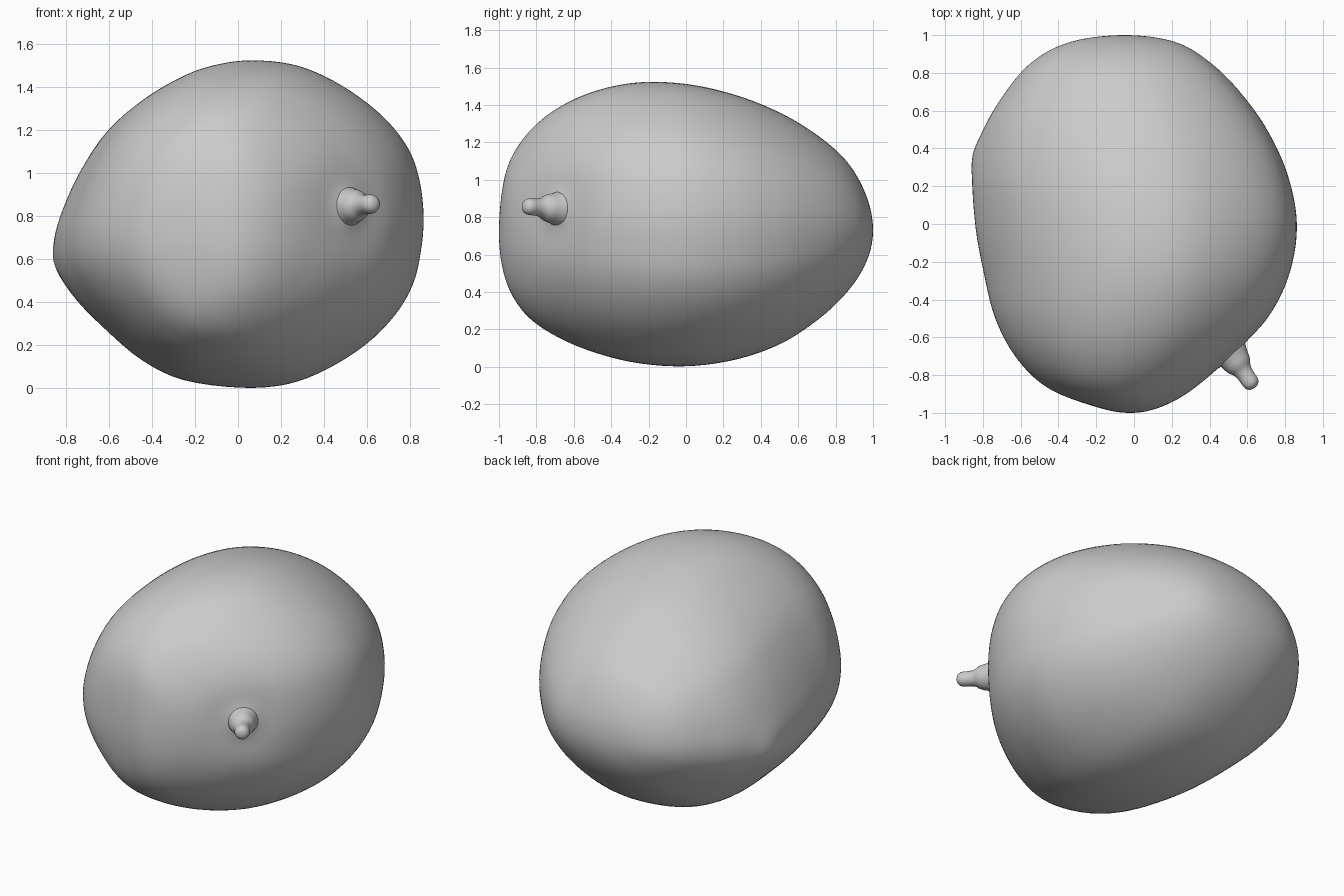
import bpy, bmesh, math
from mathutils import Vector

if "Cube" in bpy.data.objects:
    bpy.data.objects.remove(bpy.data.objects["Cube"])

# Body limits at 13 stations y = -cos(t), t every 15 degrees: xmin, xmax, zmin, zmax
LIMITS = [(-.02, -.02, .72, .72), (-.21, .15, .47, 1.03), (-.46, .33, .29, 1.225),
          (-.625, .53, .17, 1.37), (-.735, .71, .08, 1.47), (-.795, .825, .02, 1.52),
          (-.84, .863, .003, 1.512), (-.85, .815, .037, 1.455), (-.795, .705, .12, 1.36),
          (-.675, .555, .253, 1.235), (-.53, .39, .405, 1.09), (-.33, .21, .565, .91),
          (-.05, -.05, .73, .73)]
# Front outline (x, z), counterclockwise from the right side
OUTLINE = [(.86, .80), (.842, .967), (.795, 1.107), (.70, 1.237), (.564, 1.353), (.40, 1.45),
           (.24, 1.507), (.053, 1.525), (-.11, 1.507), (-.27, 1.456), (-.457, 1.35),
           (-.62, 1.21), (-.735, 1.037), (-.82, .85), (-.86, .70), (-.845, .555), (-.76, .415),
           (-.62, .27), (-.457, .13), (-.27, .04), (0, .004), (.216, .02), (.40, .088),
           (.587, .205), (.726, .344), (.81, .488), (.847, .642)]


def spline(a, b, c, d, f):
    return b + .5 * f * (c - a + f * (2 * a - 5 * b + 4 * c - d + f * (3 * (b - c) + d - a)))


def limits_at(t):
    i = min(int(t), 11)
    f = t - i
    out = []
    for k in range(4):
        # past the poles each side continues into the opposite one
        g = lambda j: LIMITS[-j][k ^ 1] if j < 0 else LIMITS[24 - j][k ^ 1] if j > 12 else LIMITS[j][k]
        out.append(spline(g(i - 1), g(i), g(i + 1), g(i + 2), f))
    return out


unit = [Vector((x / .861, (z - .764) / .761)) for x, z in OUTLINE]
N = len(unit)
SUB = 4
section = [spline(unit[i - 1], unit[i], unit[(i + 1) % N], unit[(i + 2) % N], s / SUB)
           for i in range(N) for s in range(SUB)]

STEM_BASE = Vector((.515, -.69, .845))
STEM_AXIS = Vector((.55, -.80, .06)).normalized()


def detail(p):
    # blossom-end nub and a shallow hollow with a raised collar at the stem
    d = (p - Vector((-.84, .36, .59))).length
    p = p + Vector((-.022, .004, 0)) * math.exp(-(d / .12) ** 2)
    d = (p - STEM_BASE).length
    return p + STEM_AXIS * (.035 * math.exp(-(d / .085) ** 2) - .025 * math.exp(-(d / .2) ** 2))


def lathe_mesh(name, rings, start, end):
    bm = bmesh.new()
    rows = [[bm.verts.new(p) for p in ring] for ring in rings]
    n = len(rows[0])
    for a, b in zip(rows, rows[1:]):
        for i in range(n):
            bm.faces.new((a[i], a[(i + 1) % n], b[(i + 1) % n], b[i]))
    for row, pole in ((rows[0], start), (rows[-1], end)):
        v = bm.verts.new(pole)
        for i in range(n):
            bm.faces.new((row[i], row[(i + 1) % n], v))
    bmesh.ops.recalc_face_normals(bm, faces=bm.faces)
    for f in bm.faces:
        f.smooth = True
    me = bpy.data.meshes.new(name)
    bm.to_mesh(me)
    bm.free()
    ob = bpy.data.objects.new(name, me)
    bpy.context.collection.objects.link(ob)
    return ob


# Fruit body: outline sections swept along y, rounder towards both ends
rings = []
STEPS = 120
for s in range(1, STEPS):
    t = 12 * s / STEPS
    y = -math.cos(math.radians(15 * t))
    x0, x1, z0, z1 = limits_at(t)
    ring = []
    for p in section:
        q = p.lerp(p.normalized(), .8 * y * y)
        ring.append(detail(Vector(((x0 + x1) / 2 + q.x * (x1 - x0) / 2, y,
                                   (z0 + z1) / 2 + q.y * (z1 - z0) / 2))))
    rings.append(ring)
lathe_mesh("fruit_body", rings, (-.02, -1, .72), (-.05, 1, .73))

# Stem: lumpy turned profile (radius, distance along its axis)
PROFILE = [(.10, -.06), (.098, -.01), (.082, .025), (.077, .055), (.068, .08), (.052, .10),
           (.046, .125), (.045, .155), (.046, .18), (.040, .20), (.024, .214)]
side = STEM_AXIS.cross(Vector((0, 0, 1))).normalized()
up = side.cross(STEM_AXIS)
rings = [[STEM_BASE + STEM_AXIS * h + (side * math.cos(a) + up * math.sin(a)) * r
          for a in (math.tau * k / 24 for k in range(24))] for r, h in PROFILE]
stem = lathe_mesh("stem", rings, STEM_BASE - STEM_AXIS * .07, STEM_BASE + STEM_AXIS * .218)
sub = stem.modifiers.new("smooth", 'SUBSURF')
sub.levels = sub.render_levels = 1
